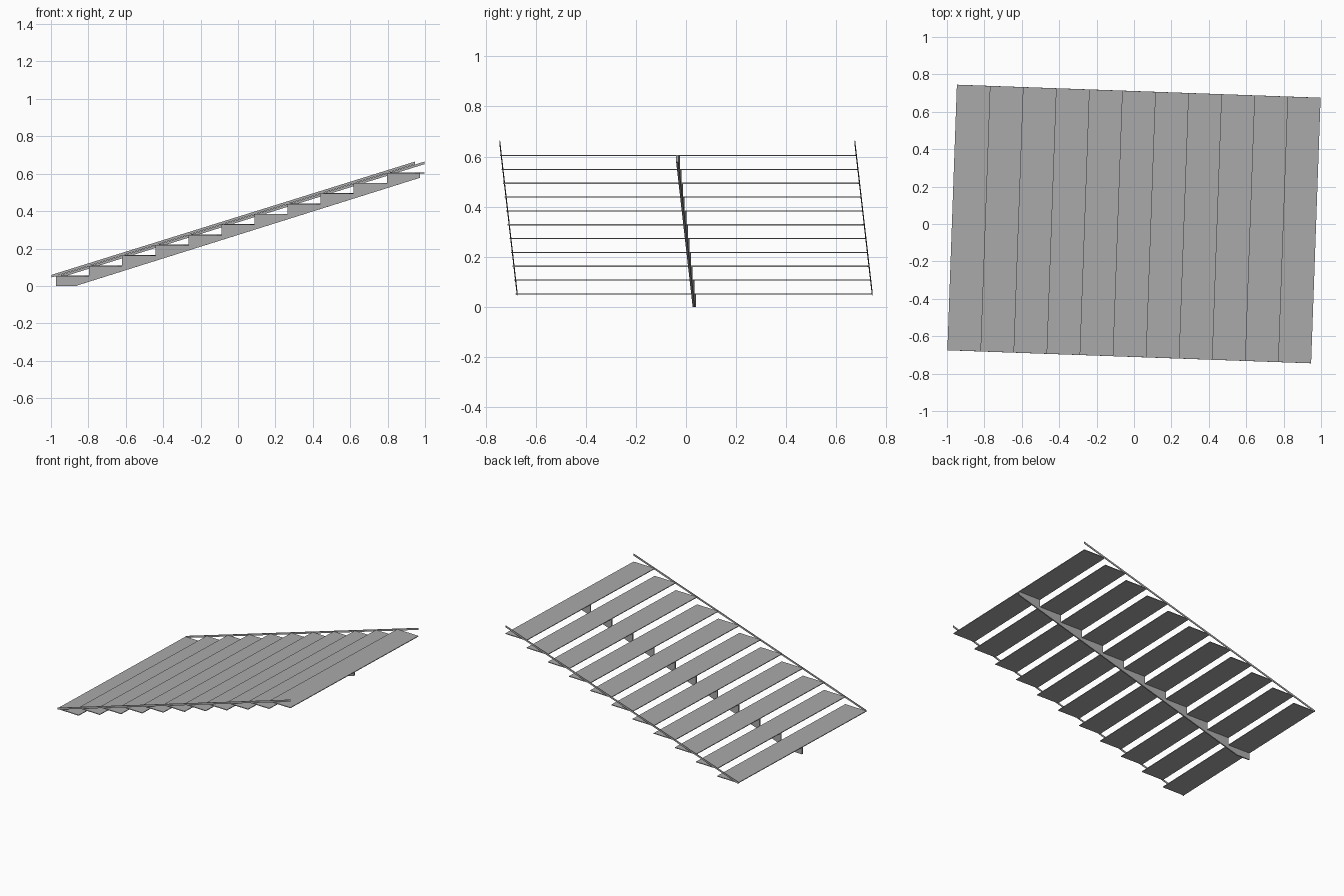
import bpy
import bmesh
from math import radians
from mathutils import Matrix

cube = bpy.data.objects.get("Cube")
if cube:
    bpy.data.objects.remove(cube)

STEPS = 11
LENGTH, WIDTH = 1.946, 1.418
GOING, RISE = LENGTH / STEPS, 0.0552
START = -LENGTH / 2
TREAD_T = 0.005
FIRST_TOP = 0.0545
TURN = Matrix.Rotation(radians(-2.05), 4, 'Z')

grey = bpy.data.materials.new("plain_grey")
grey.use_nodes = True
COLOUR = (0.4, 0.4, 0.4, 1)
grey.diffuse_color = COLOUR
grey.node_tree.nodes["Principled BSDF"].inputs["Base Color"].default_value = COLOUR


def extruded(name, profile, y, depth):
    """Extrude an x-z profile along y, centred on the given y."""
    bm = bmesh.new()
    face = bm.faces.new([bm.verts.new((x, y - depth / 2, z)) for x, z in profile])
    ext = bmesh.ops.extrude_face_region(bm, geom=[face])
    verts = [v for v in ext["geom"] if isinstance(v, bmesh.types.BMVert)]
    bmesh.ops.translate(bm, vec=(0, depth, 0), verts=verts)
    bmesh.ops.recalc_face_normals(bm, faces=bm.faces)
    bm.transform(TURN)
    mesh = bpy.data.meshes.new(name)
    bm.to_mesh(mesh)
    bm.free()
    mesh.materials.append(grey)
    obj = bpy.data.objects.new(name, mesh)
    bpy.context.collection.objects.link(obj)
    return obj


# Treads, and the sawtooth top edge that carries them
saw = []
for i in range(STEPS):
    x0, x1 = START + i * GOING, START + (i + 1) * GOING
    top = FIRST_TOP + i * RISE
    under = top - TREAD_T
    extruded(f"tread_{i + 1}", [(x0, under), (x1, under), (x1, top), (x0, top)], 0, WIDTH)
    saw += [(x0, under), (x1, under)]

# Central stringer: flat foot, sloping underside, stepped top
foot = [(START + 0.105, 0), (START, 0)]
extruded("central_stringer", foot + saw + [(-START, 0.578)], 0, 0.009)

# Slim sloping strips along both ends of the treads
low, high, climb = 0.045, 0.059, 0.606
strip = [(START, low), (-START, low + climb), (-START, high + climb), (START, high)]
for side, name in ((-1, "front_edge_strip"), (1, "back_edge_strip")):
    extruded(name, strip, side * WIDTH / 2, 0.003)
